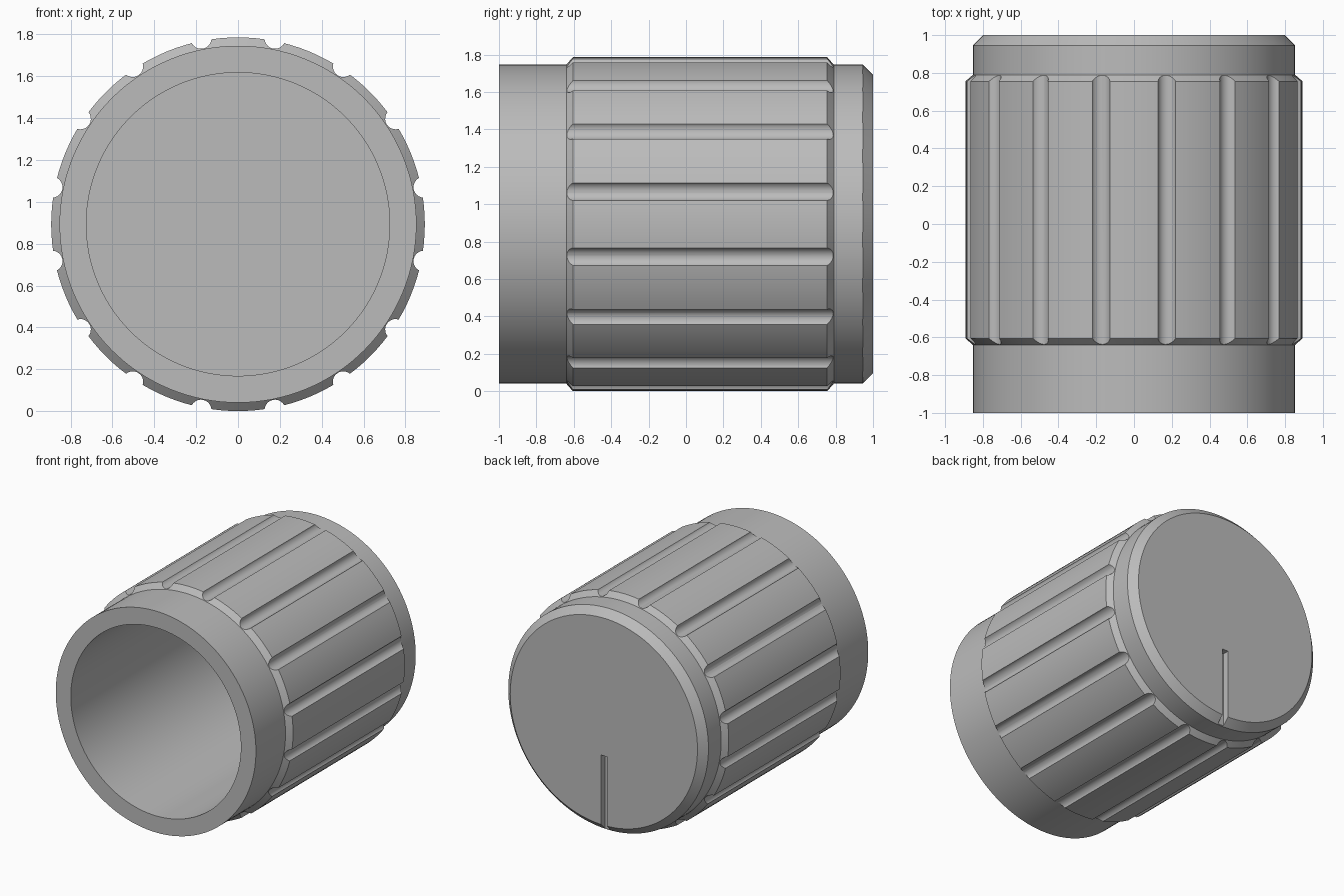
import bpy
import bmesh
from math import pi, radians
from mathutils import Matrix, Vector

R = 0.893          # outer grip radius, also the height of the axis
FLUTES = 16
AXIS = Vector((0, 0, R))

cube = bpy.data.objects.get("Cube")
if cube:
    bpy.data.objects.remove(cube, do_unlink=True)

grey = bpy.data.materials.new("plain_grey")
grey.use_nodes = True
colour = (0.5, 0.5, 0.5, 1)
grey.diffuse_color = colour
grey.node_tree.nodes["Principled BSDF"].inputs["Base Color"].default_value = colour


def make_object(name, bm):
    bmesh.ops.recalc_face_normals(bm, faces=bm.faces)
    mesh = bpy.data.meshes.new(name)
    bm.to_mesh(mesh)
    bm.free()
    mesh.materials.append(grey)
    obj = bpy.data.objects.new(name, mesh)
    bpy.context.collection.objects.link(obj)
    return obj


def lathe(name, profile, steps):
    """Spin (y, radius) points around the horizontal axis."""
    bm = bmesh.new()
    verts = [bm.verts.new((0, y, R + r)) for y, r in profile]
    edges = [bm.edges.new(pair) for pair in zip(verts, verts[1:])]
    bmesh.ops.spin(bm, geom=verts + edges, cent=AXIS, axis=(0, 1, 0),
                   angle=2 * pi, steps=steps)
    bmesh.ops.remove_doubles(bm, verts=bm.verts, dist=0.0001)
    return make_object(name, bm)


def cut(target, cutter):
    cutter.hide_render = True
    mod = target.modifiers.new("cut", "BOOLEAN")
    mod.operation = "DIFFERENCE"
    mod.solver = "EXACT"
    mod.object = cutter
    bpy.context.view_layer.objects.active = target
    bpy.ops.object.modifier_apply(modifier=mod.name)
    bpy.data.objects.remove(cutter, do_unlink=True)


# Hollow knob: open skirt at the front, raised grip, chamfered cap at the back
knob = lathe("knob_body", [
    (0.87, 0), (0.87, 0.725), (-1, 0.725), (-1, 0.853), (-0.64, 0.853),
    (-0.605, R), (0.755, R), (0.79, 0.853), (0.945, 0.853), (1, 0.798), (1, 0),
], 128)

# Round flutes along the grip
bm = bmesh.new()
for i in range(FLUTES):
    turn = Matrix.Rotation((i + 0.5) * 2 * pi / FLUTES, 4, "Y")
    place = (Matrix.Translation(AXIS) @ turn @ Matrix.Translation((0, 0.075, 0.906))
             @ Matrix.Rotation(pi / 2, 4, "X"))
    bmesh.ops.create_cone(bm, cap_ends=True, segments=24, radius1=0.05,
                          radius2=0.05, depth=1.6, matrix=place)
cut(knob, make_object("flute_cutter", bm))

# Pointer slot from the lower rim of the cap towards its middle
bm = bmesh.new()
bmesh.ops.create_cube(bm, size=1, matrix=Matrix.Translation((0, 1, 0.23))
                      @ Matrix.Diagonal((0.05, 0.1, 0.8, 1)))
cut(knob, make_object("slot_cutter", bm))

# Smooth rounds with crisp edges
bpy.ops.object.select_all(action="DESELECT")
knob.select_set(True)
bpy.context.view_layer.objects.active = knob
bpy.ops.object.shade_smooth_by_angle(angle=radians(30))
